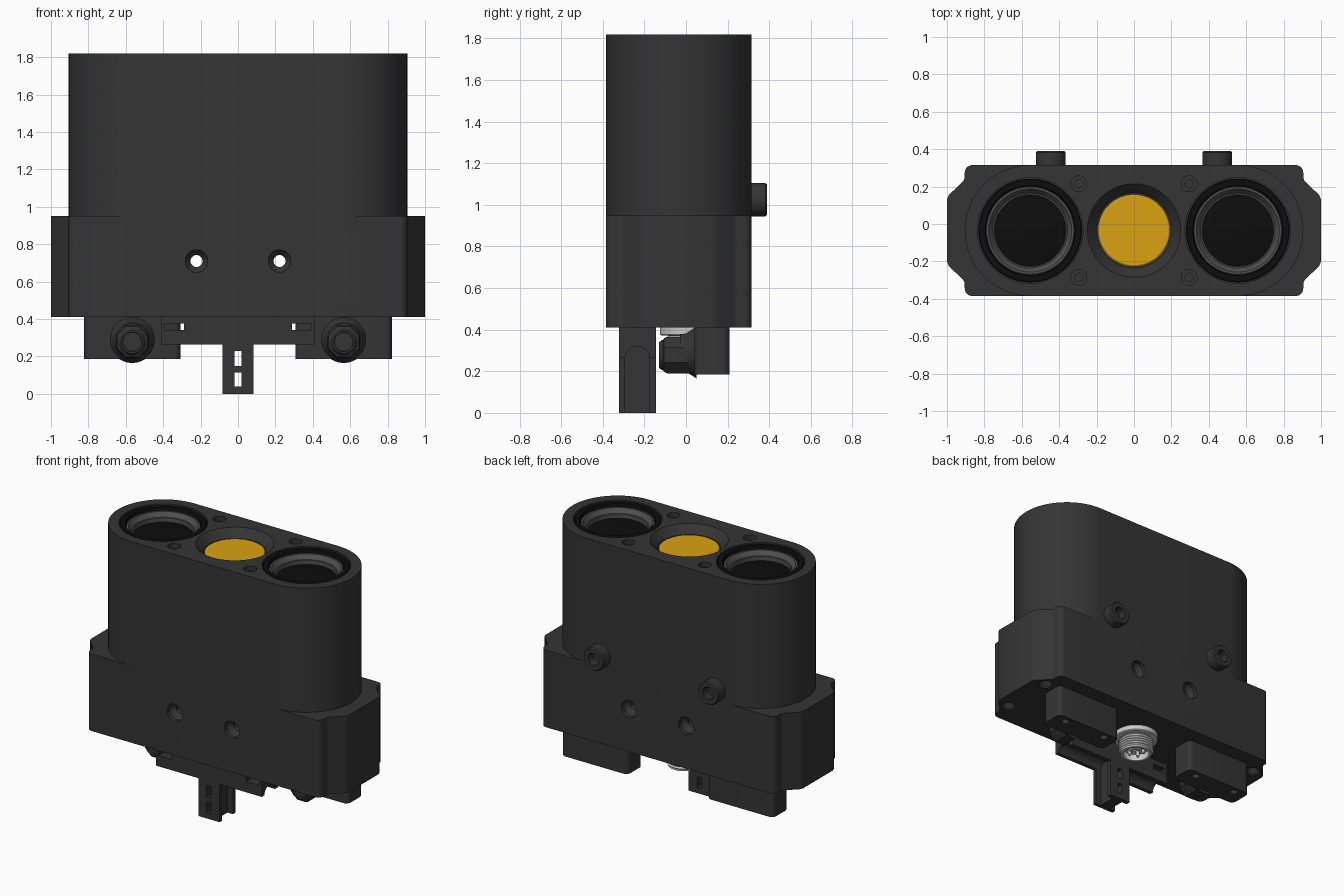
import bpy, bmesh
from math import sin, cos, pi

if "Cube" in bpy.data.objects:
    bpy.data.objects.remove(bpy.data.objects["Cube"])

CY = -0.035          # depth centre of the housing
LX = 0.555           # lens spacing from the middle


def material(name, rgb):
    m = bpy.data.materials.new(name)
    m.diffuse_color = (*rgb, 1)
    m.use_nodes = True
    m.node_tree.nodes["Principled BSDF"].inputs["Base Color"].default_value = m.diffuse_color
    return m


DARK = material("dark_plastic", (0.035, 0.035, 0.035))
BLACK = material("black", (0.004, 0.004, 0.004))
GREY = material("dark_metal", (0.08, 0.08, 0.08))
AMBER = material("amber", (0.70, 0.36, 0.006))
SILVER = material("silver", (0.6, 0.6, 0.6))


def place(u, v, w, axis):
    return {"x": (w, u, v), "y": (u, w, v), "z": (u, v, w)}[axis]


def finish(name, bm, mat):
    bmesh.ops.recalc_face_normals(bm, faces=bm.faces)
    me = bpy.data.meshes.new(name)
    bm.to_mesh(me)
    bm.free()
    ob = bpy.data.objects.new(name, me)
    bpy.context.collection.objects.link(ob)
    me.materials.append(mat)
    return ob


def prism(name, pts, a, b, axis="z", mat=DARK):
    bm = bmesh.new()
    lo = [bm.verts.new(place(u, v, a, axis)) for u, v in pts]
    hi = [bm.verts.new(place(u, v, b, axis)) for u, v in pts]
    bm.faces.new(lo)
    bm.faces.new(hi)
    for i in range(len(pts)):
        j = (i + 1) % len(pts)
        bm.faces.new((lo[i], lo[j], hi[j], hi[i]))
    return finish(name, bm, mat)


def lathe(name, prof, c=(0, 0), axis="z", mat=DARK, n=64, ring=False):
    """Turn (radius, height) points about an axis through c; ring closes the profile."""
    bm = bmesh.new()
    rows = [[bm.verts.new(place(c[0] + r * cos(2 * pi * (k + .5) / n),
                                c[1] + r * sin(2 * pi * (k + .5) / n), h, axis))
             for k in range(n)] for r, h in prof]
    for i in range(len(rows) if ring else len(rows) - 1):
        p, q = rows[i], rows[(i + 1) % len(rows)]
        for k in range(n):
            m = (k + 1) % n
            bm.faces.new((p[k], p[m], q[m], q[k]))
    if not ring:
        bm.faces.new(rows[0])
        bm.faces.new(rows[-1])
    return finish(name, bm, mat)


def cut(ob, tool):
    bpy.context.view_layer.objects.active = ob
    m = ob.modifiers.new("cut", "BOOLEAN")
    m.operation, m.solver, m.object = "DIFFERENCE", "EXACT", tool
    bpy.ops.object.modifier_apply(modifier=m.name)
    bpy.data.objects.remove(tool)


def rect(x0, x1, y0, y1):
    return [(x0, y0), (x1, y0), (x1, y1), (x0, y1)]


def arc(cx, cy, r, a0, a1, n):
    return [(cx + r * cos(a0 + (a1 - a0) * i / n), cy + r * sin(a0 + (a1 - a0) * i / n))
            for i in range(n + 1)]


def round_rect(x0, x1, y0, y1, r):
    out = []
    for i, (x, y) in enumerate([(x1 - r, y1 - r), (x0 + r, y1 - r), (x0 + r, y0 + r), (x1 - r, y0 + r)]):
        out += arc(x, y, r, i * pi / 2, (i + 1) * pi / 2, 6)
    return out


# Upper housing: stadium with lens bores, middle recess and screw holes
upper = prism("upper_housing", arc(LX, CY, .35, -pi / 2, pi / 2, 40)
              + arc(-LX, CY, .35, pi / 2, 3 * pi / 2, 40), .95, 1.82)
for s in (-1, 1):
    cut(upper, lathe("bore", [(.282, 1.5), (.282, 1.9)], (s * LX, CY)))
    for y in (CY - .25, CY + .25):
        cut(upper, lathe("screw_hole", [(.022, 1.70), (.022, 1.785), (.042, 1.785), (.042, 1.9)],
                         (s * .295, y), n=32))
cut(upper, lathe("recess", [(.2, 1.70), (.2, 1.765), (.25, 1.82), (.25, 1.9)], (0, CY)))

# Amber window
lathe("amber_window", [(.193, 1.70), (.193, 1.765), (.185, 1.77)], (0, CY), mat=AMBER)

# Lower housing: chamfered ends with rounded corners
quarter = ([(1, 0), (1, .165), (.99, .19), (.912, .265), (.905, .28)]
           + arc(.865, .31, .04, 0, pi / 2, 6))
half = [(x, -y) for x, y in quarter[:0:-1]] + quarter
half = [(x, y + CY) for x, y in half]
lower = prism("lower_housing", half + [(-x, y) for x, y in half[::-1]], .41, .95)
for s in (-1, 1):
    cut(lower, lathe("through_hole", [(.06, -.45), (.06, -.355), (.032, -.32), (.032, .25),
                                      (.06, .285), (.06, .38)], (s * .222, .71), "y", n=32))
    for y in (CY - .19, CY + .19):
        cut(lower, lathe("base_screw_hole", [(.048, .35), (.048, .42), (.022, .45), (.022, .52)],
                         (s * .9, y), n=32))

for s, side in ((-1, "left"), (1, "right")):
    # Lens: barrel, bevelled retaining ring and glass
    c = (s * LX, CY)
    lathe(side + "_lens_barrel", [(.277, 1.5), (.277, 1.81), (.272, 1.815), (.242, 1.815),
                                  (.236, 1.80), (.236, 1.5)], c, mat=BLACK, ring=True)
    lathe(side + "_lens_ring", [(.234, 1.70), (.234, 1.795), (.222, 1.795), (.2, 1.765),
                                (.192, 1.765), (.192, 1.70)], c, mat=GREY, ring=True)
    lathe(side + "_lens_glass", [(.191, 1.70), (.191, 1.735), (.14, 1.744), (.07, 1.749),
                                 (.01, 1.75)], c, mat=BLACK)

    # Rear boss with a socket
    lathe(side + "_rear_boss", [(.08, .30), (.08, .382), (.073, .39), (.045, .39), (.04, .385),
                                (.04, .335)], (s * .445, 1.025), "y", n=40)

    # Cable pod underneath with bolt holes
    px = s * .565
    pod = prism(side + "_cable_pod", round_rect(px - .258, px + .258, .04, .21, .035), .185, .41)
    for dx in (-.165, .165):
        cut(pod, lathe("pod_bolt", [(.026, .1), (.026, .24)], (px + dx, .16), n=24))

    # Cable gland: flared root, hexagonal nut and rounded cap
    lathe(side + "_gland_root", [(.125, .05), (.115, .035), (.092, .0), (.088, -.03)],
          (px, .29), "y", n=40)
    lathe(side + "_gland_nut", [(.095, .04), (.095, -.09), (.088, -.105), (.07, -.115)],
          (px, .278), "y", n=8)
    lathe(side + "_gland_cap", [(.075, -.08), (.073, -.115), (.062, -.13), (.052, -.13),
                                (.05, -.118)], (px, .278), "y", n=40)

# Mounting bracket: T-shaped plate, arched channel on each side of the web, tie slots
bracket = prism("mounting_bracket", [(-.082, 0), (.082, 0), (.082, .265), (.41, .265), (.41, .41),
                                     (-.41, .41), (-.41, .265), (-.082, .265)], -.322, -.145, "y")
channel = [(-.295, -.1)] + arc(-.235, .26, .06, pi, 0, 16) + [(-.175, -.1)]
for s in (-1, 1):
    cut(bracket, prism("channel", channel, s * .04, s * .5, "x"))
    cut(bracket, prism("end_slot", rect(s * .34 - .05, s * .34 + .05, .34, .375), -.4, 0, "y"))
for z0, z1 in ((.04, .115), (.15, .23)):
    cut(bracket, prism("tie_slot", rect(-.018, .018, z0, z1), -.4, 0, "y"))

# Round connector: flange, threaded sleeve, insert and pins
KY = .02
thread = []
for i in range(5):
    z = .37 - i * .018
    thread += [(.106, z), (.116, z - .009)]
lathe("connector", [(.145, .412), (.145, .378), (.14, .372), (.108, .372)] + thread
      + [(.103, .28), (.103, .268), (.086, .268), (.086, .315)], (0, KY), mat=SILVER)
for k in range(5):
    a = 2 * pi * k / 5
    lathe("connector_pin", [(.012, .32), (.012, .28), (.006, .274)],
          (.05 * cos(a), KY + .05 * sin(a)), mat=SILVER, n=12)
prism("connector_key", rect(-.014, .014, KY + .068, KY + .09), .275, .32, mat=SILVER)

# Smooth curved sides, keep edges sharp
for ob in bpy.context.scene.objects:
    ob.select_set(True)
bpy.context.view_layer.objects.active = upper
bpy.ops.object.shade_smooth_by_angle(angle=.52)
